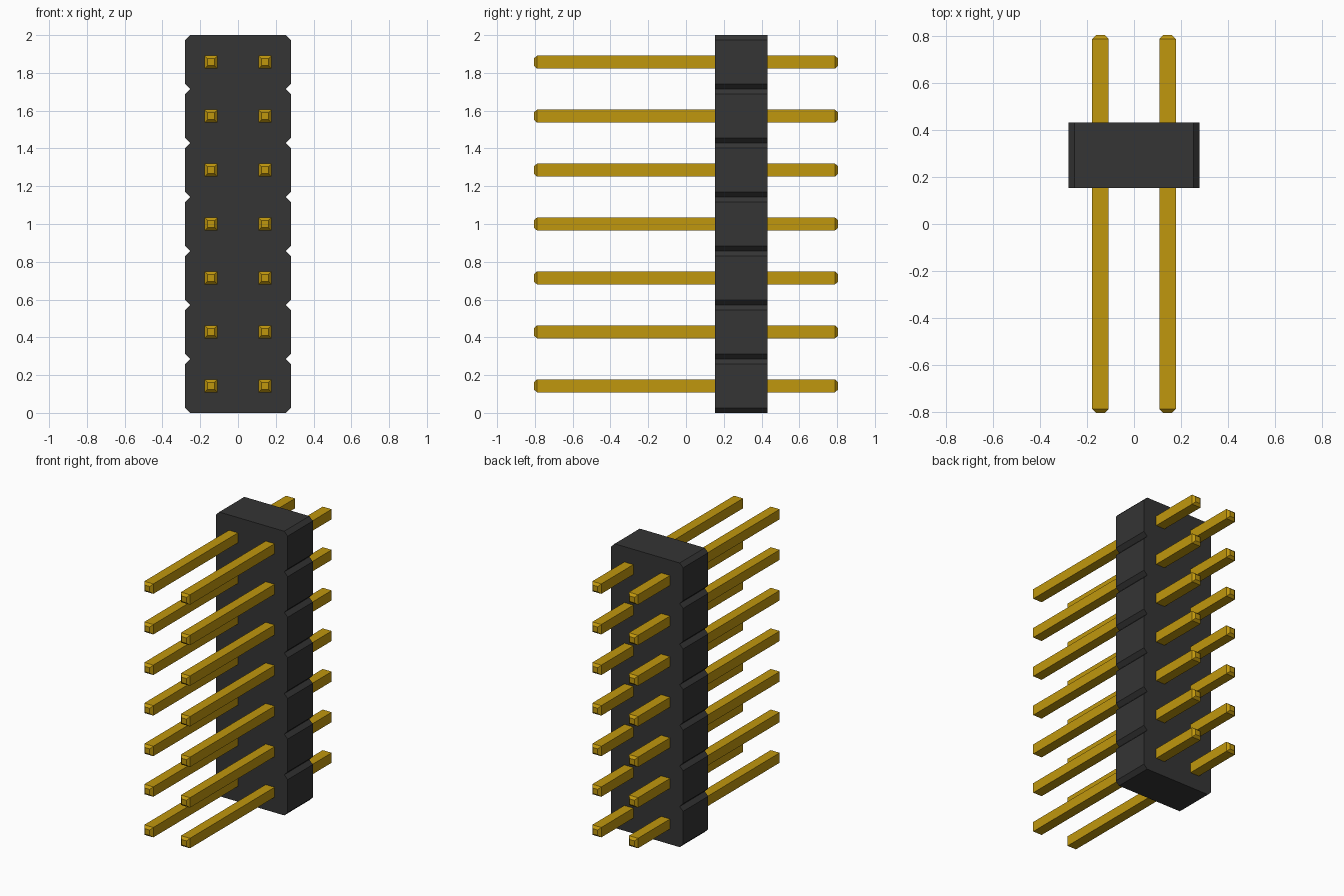
import bpy
import bmesh

cube = bpy.data.objects.get("Cube")
if cube:
    bpy.data.objects.remove(cube, do_unlink=True)

ROWS = 7
PITCH = 2.0 / ROWS


def make_material(name, color):
    mat = bpy.data.materials.new(name)
    mat.use_nodes = True
    mat.diffuse_color = color
    mat.node_tree.nodes["Principled BSDF"].inputs["Base Color"].default_value = color
    return mat


def make_object(name, bm, mat):
    bmesh.ops.recalc_face_normals(bm, faces=bm.faces[:])
    mesh = bpy.data.meshes.new(name)
    bm.to_mesh(mesh)
    bm.free()
    mesh.materials.append(mat)
    obj = bpy.data.objects.new(name, mesh)
    bpy.context.collection.objects.link(obj)
    return obj


def loft(bm, rings):
    """Join rings of equal length with quads and cap both ends."""
    loops = [[bm.verts.new(p) for p in ring] for ring in rings]
    n = len(loops[0])
    for a, b in zip(loops, loops[1:]):
        for i in range(n):
            j = (i + 1) % n
            bm.faces.new((a[i], a[j], b[j], b[i]))
    bm.faces.new(loops[0])
    bm.faces.new(loops[-1])


black = make_material("black plastic", (0.035, 0.035, 0.035, 1))
gold = make_material("gold metal", (0.53, 0.31, 0.004, 1))

# Housing: notched outline, one chamfered cell per row, extruded in depth
W, CHAMFER = 0.28, 0.027
FRONT, BACK = 0.153, 0.432
right_edge = [(W - CHAMFER, 0.0)]
for r in range(ROWS):
    z0, z1 = r * PITCH, (r + 1) * PITCH
    right_edge += [(W, z0 + CHAMFER), (W, z1 - CHAMFER), (W - CHAMFER, z1)]
outline = right_edge + [(-x, z) for x, z in reversed(right_edge)]
bm = bmesh.new()
loft(bm, [[(x, y, z) for x, z in outline] for y in (FRONT, BACK)])
make_object("housing", bm, black)

# Pins: square bars with tapered tips, two per row
HALF, TIP, END, TAPER = 0.035, 0.019, 0.805, 0.017
SECTIONS = [(-END, TIP), (-END + TAPER, HALF), (END - TAPER, HALF), (END, TIP)]
for side, x in (("right", -PITCH / 2), ("left", PITCH / 2)):
    for r in range(ROWS):
        z = (r + 0.5) * PITCH
        bm = bmesh.new()
        loft(bm, [[(x + sx * h, y, z + sz * h)
                   for sx, sz in ((-1, -1), (1, -1), (1, 1), (-1, 1))]
                  for y, h in SECTIONS])
        make_object(f"{side}_pin_{r + 1}", bm, gold)
